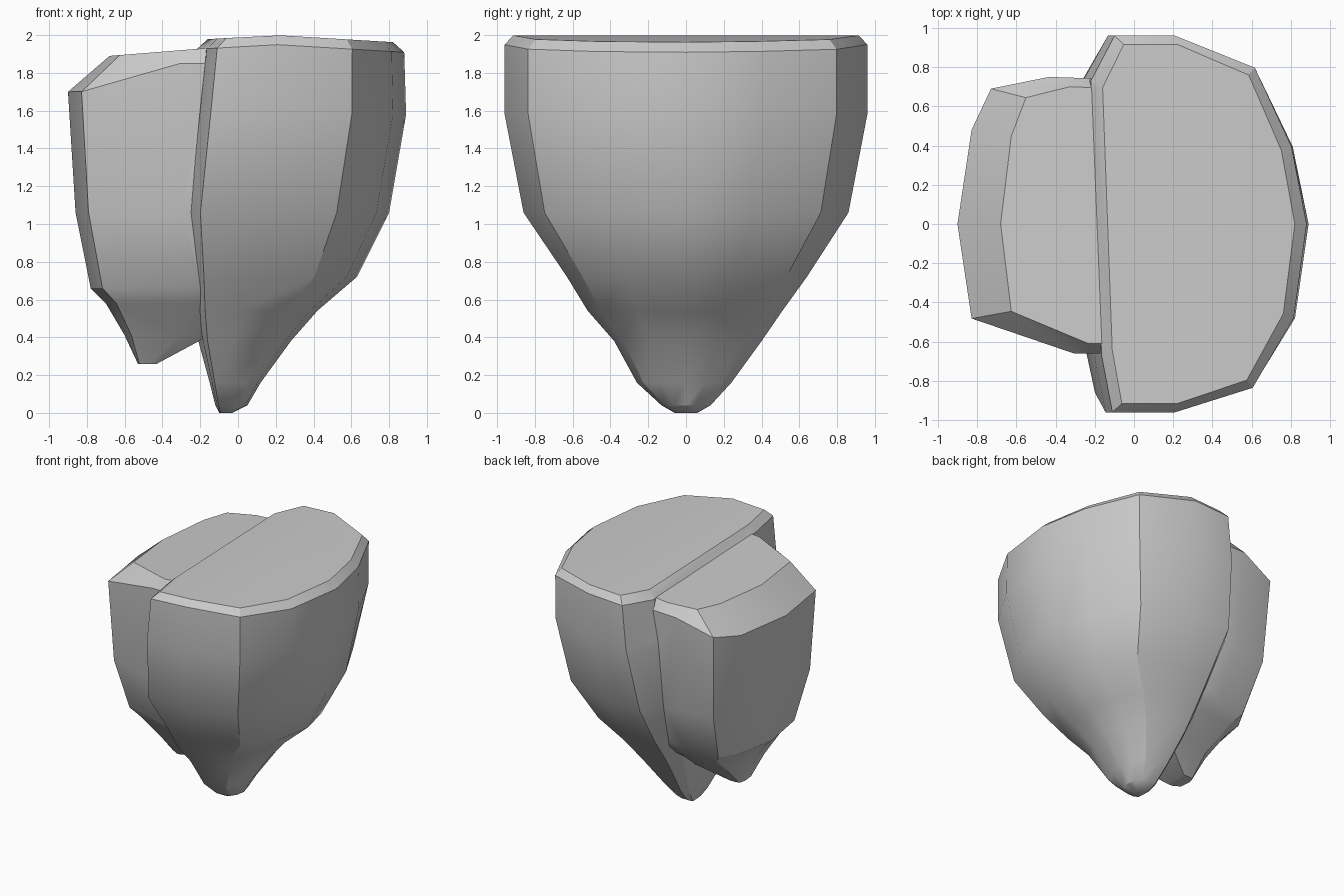
import bpy, bmesh, math

if "Cube" in bpy.data.objects:
    bpy.data.objects.remove(bpy.data.objects["Cube"])


def loft(name, outline, levels, height, ridge=None):
    """Skin a rock through scaled copies of one outline, bottom to top."""
    bm = bmesh.new()
    rings = []
    for i, (z, x0, x1, front, back) in enumerate(levels):
        ring = []
        for u, v in outline:
            x = x0 + u * (x1 - x0)
            y = v * (back if v > 0 else front)
            ring.append(bm.verts.new((x, y, height(i - len(levels), x, z))))
        rings.append(ring)
    n = len(outline)
    for a, b in zip(rings, rings[1:]):
        for k in range(n):
            bm.faces.new((a[k], a[(k + 1) % n], b[(k + 1) % n], b[k]))
    bm.faces.new(rings[0][::-1])
    bm.faces.new(rings[-1])
    if ridge:
        bmesh.ops.connect_verts(bm, verts=[rings[-1][k] for k in ridge])
    bmesh.ops.recalc_face_normals(bm, faces=bm.faces)
    mesh = bpy.data.meshes.new(name)
    bm.to_mesh(mesh)
    bm.free()
    obj = bpy.data.objects.new(name, mesh)
    bpy.context.collection.objects.link(obj)
    return obj


# large rock: flat-topped, tapering to a blunt point
main_outline = [(.05, -.70), (.10, -1), (.39, -1), (.75, -.87), (.94, -.50), (1, 0),
                (.93, .41), (.76, .83), (.39, 1), (.11, 1), (0, .76)]
main_levels = [  # z, left x, right x, front y, back y
    (0.00, -.10, -.03, .06, .06),
    (0.04, -.12, .05, .13, .13),
    (0.16, -.15, .12, .26, .24),
    (0.38, -.21, .28, .38, .40),
    (0.54, -.24, .42, .52, .51),
    (0.72, -.27, .63, .63, .64),
    (1.06, -.31, .80, .86, .86),
    (1.58, -.26, .89, .96, .96),
    (1.95, -.22, .88, .96, .96),
    (2.00, -.16, .82, .915, .915)]


def main_height(k, x, z):
    return z - .06 * abs(x - .2) if k >= -2 else z


rock = loft("large_rock", main_outline, main_levels, main_height, ridge=(2, 8))

# smaller rock fused to the left side
side_outline = [(1, -1), (.66, -1), (.08, -.73), (0, 0), (.08, .64),
                (.19, .92), (.52, 1), (1, .98)]
side_levels = [
    (0.26, -.53, -.43, .12, .06),
    (0.41, -.60, -.15, .27, .22),
    (0.58, -.70, .00, .43, .45),
    (0.66, -.78, .00, .50, .53),
    (1.06, -.86, .00, .63, .70),
    (1.70, -.90, .00, .66, .75),
    (1.89, -.68, .00, .61, .70)]


def side_height(k, x, z):
    if k == -2:
        return z + min(.15, .36 * max(0, x + .83))
    if k == -1:
        return z + .08 * (x + .68)
    return z


side = loft("side_rock", side_outline, side_levels, side_height)

# weld both rocks into one skin
union = rock.modifiers.new("weld", 'BOOLEAN')
union.operation = 'UNION'
union.solver = 'EXACT'
union.object = side
bpy.context.view_layer.objects.active = rock
rock.select_set(True)
bpy.ops.object.modifier_apply(modifier=union.name)
bpy.data.objects.remove(side)
rock.name = "rock"
bpy.ops.object.shade_smooth_by_angle(angle=math.radians(30))
